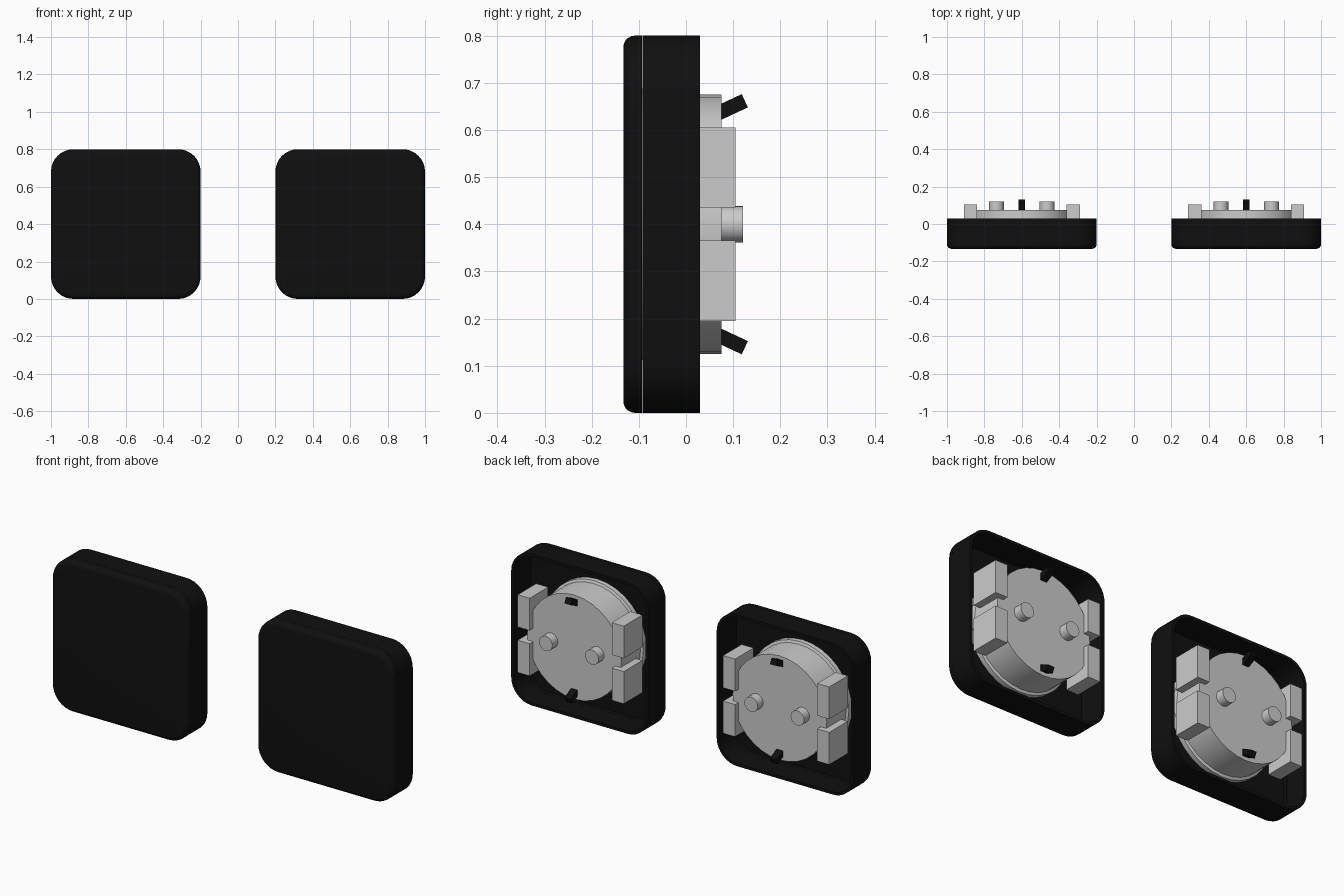
import bpy, bmesh, math
from mathutils import Matrix, Vector

if "Cube" in bpy.data.objects:
    bpy.data.objects.remove(bpy.data.objects["Cube"])

black = bpy.data.materials.new("black_plastic")
black.diffuse_color = (0.005, 0.005, 0.005, 1)
black.use_nodes = True
black.node_tree.nodes["Principled BSDF"].inputs["Base Color"].default_value = black.diffuse_color
ZC = 0.4  # height of each socket centre


def finish(bm, name, mat=None, smooth=True):
    bmesh.ops.recalc_face_normals(bm, faces=bm.faces)
    me = bpy.data.meshes.new(name)
    bm.to_mesh(me)
    bm.free()
    ob = bpy.data.objects.new(name, me)
    bpy.context.collection.objects.link(ob)
    if mat:
        me.materials.append(mat)
    if smooth:
        bpy.ops.object.select_all(action='DESELECT')
        ob.select_set(True)
        bpy.context.view_layer.objects.active = ob
        bpy.ops.object.shade_smooth_by_angle(angle=math.radians(30))
    return ob


def rounded_square(inset, half=0.4, radius=0.12, seg=8):
    h, r = half - inset, radius - inset
    pts = []
    for q in range(4):
        mid = math.radians(45 + 90 * q)
        cx = math.copysign(h - r, math.cos(mid))
        cz = math.copysign(h - r, math.sin(mid))
        for i in range(seg + 1):
            a = math.radians(90 * q + 90 * i / seg)
            pts.append((cx + r * math.cos(a), cz + r * math.sin(a)))
    return pts


def circle(r, seg=32):
    return [(r * math.cos(2 * math.pi * i / seg), r * math.sin(2 * math.pi * i / seg))
            for i in range(seg)]


def loft(name, x, sections, mat=None, closed=False, smooth=True):
    """Join equal-count xz outlines placed at successive y positions."""
    bm = bmesh.new()
    rings = [[bm.verts.new((x + px, y, ZC + pz)) for px, pz in pts] for pts, y in sections]
    pairs = list(zip(rings, rings[1:]))
    if closed:
        pairs.append((rings[-1], rings[0]))
    for a, b in pairs:
        n = len(a)
        for i in range(n):
            j = (i + 1) % n
            bm.faces.new((a[i], a[j], b[j], b[i]))
    if not closed:
        bm.faces.new(rings[0])
        bm.faces.new(rings[-1])
    return finish(bm, name, mat, smooth)


def box(name, centre, size, tilt=0.0, mat=None):
    bm = bmesh.new()
    m = (Matrix.Translation(Vector(centre)) @ Matrix.Rotation(tilt, 4, 'X')
         @ Matrix.Diagonal((*size, 1)))
    bmesh.ops.create_cube(bm, size=1, matrix=m)
    return finish(bm, name, mat, smooth=False)


def socket(side, x):
    # outer frame, open at the back
    loft(f"{side}_frame", x,
         [(rounded_square(i), y) for i, y in
          ((0, -0.0925), (0, 0.03), (0.015, 0.03), (0.015, -0.0925))],
         black, closed=True)

    # front cover, a shallow tray with a rounded front edge
    tray = [(0.015, -0.115), (0.015, -0.0935), (0, -0.0935)]
    for i in range(6):
        a = math.radians(18 * i)
        tray.append((0.025 * (1 - math.cos(a)), -0.108 - 0.025 * math.sin(a)))
    loft(f"{side}_cover", x, [(rounded_square(i), y) for i, y in tray], black)

    # round cup with a slightly wider base
    loft(f"{side}_cup", x,
         [(circle(r), y) for r, y in
          ((0.288, -0.116), (0.288, -0.09), (0.275, -0.085), (0.275, 0.075))])

    for s in (-1, 1):
        tag = "left" if s < 0 else "right"
        # contact terminal
        bm = bmesh.new()
        bmesh.ops.create_cone(
            bm, cap_ends=True, segments=20, radius1=0.039, radius2=0.039, depth=0.05,
            matrix=Matrix.Translation((x + s * 0.135, 0.096, ZC)) @ Matrix.Rotation(math.pi / 2, 4, 'X'))
        finish(bm, f"{side}_terminal_{tag}")
        # guide blocks, with a gap between upper and lower
        for t in (-1, 1):
            level = "lower" if t < 0 else "upper"
            box(f"{side}_guide_block_{tag}_{level}",
                (x + s * 0.275, 0.0275, ZC + t * 0.12), (0.07, 0.155, 0.17))

    # slanted earth clips
    for t in (-1, 1):
        level = "lower" if t < 0 else "upper"
        box(f"{side}_earth_clip_{level}", (x, 0.093, ZC + t * 0.247),
            (0.036, 0.07, 0.031), t * math.radians(25), black)


for side, x in (("left", -0.6), ("right", 0.6)):
    socket(side, x)
